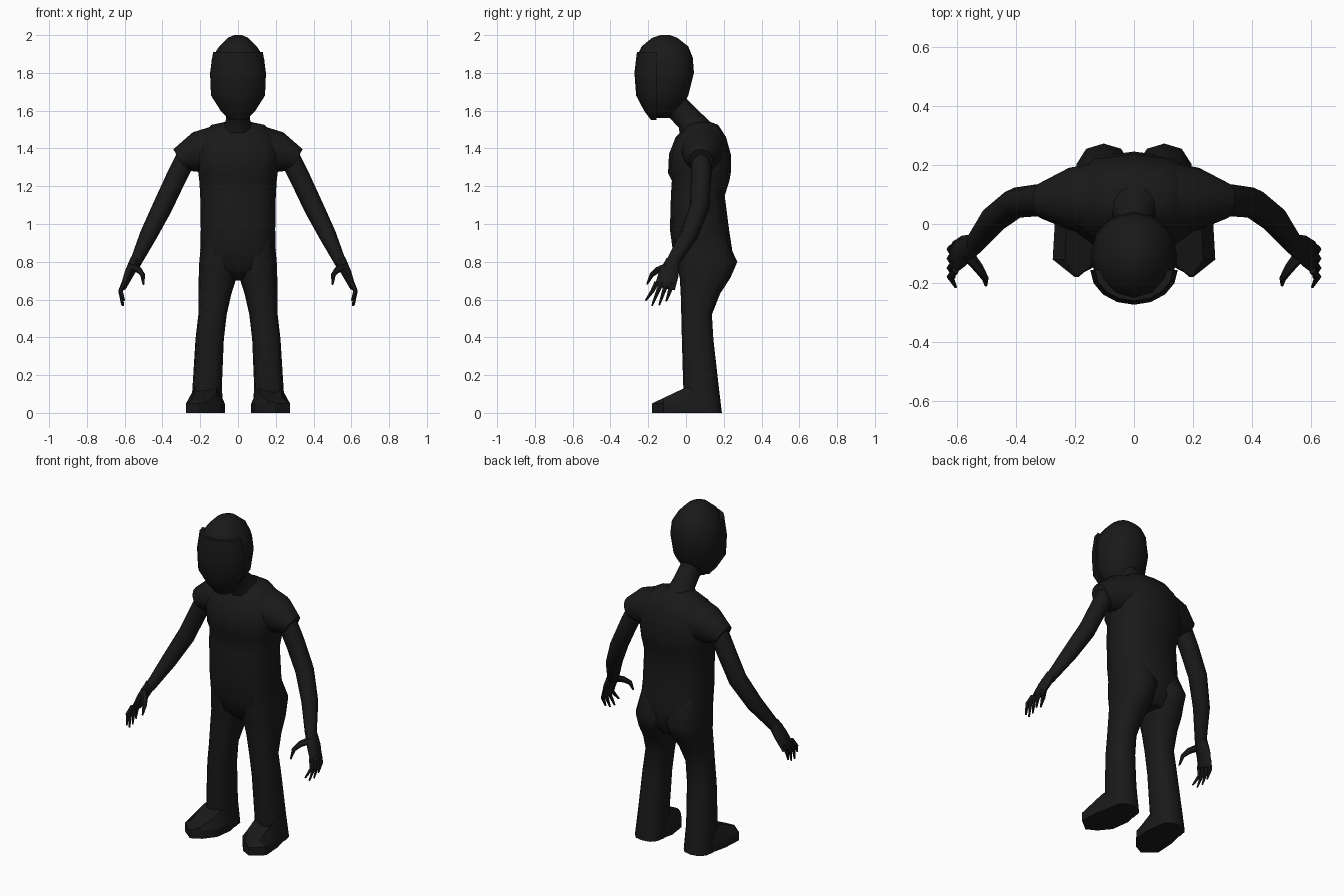
import bpy, bmesh
from math import cos, sin, pi
from mathutils import Vector as V

if "Cube" in bpy.data.objects:
    bpy.data.objects.remove(bpy.data.objects["Cube"])

black = bpy.data.materials.new("black")
black.diffuse_color = (0.01, 0.01, 0.01, 1)
black.use_nodes = True
black.node_tree.nodes["Principled BSDF"].inputs["Base Color"].default_value = black.diffuse_color


def loft(name, rings, mirror=False, angle=50):
    """Skin a list of equal-sized point rings and cap both ends."""
    bm = bmesh.new()
    vs = [[bm.verts.new(p) for p in r] for r in rings]
    n = len(vs[0])
    for a, b in zip(vs, vs[1:]):
        for i in range(n):
            j = (i + 1) % n
            bm.faces.new((a[i], a[j], b[j], b[i]))
    bm.faces.new(vs[0])
    bm.faces.new(vs[-1])
    bmesh.ops.recalc_face_normals(bm, faces=bm.faces)
    me = bpy.data.meshes.new(name)
    bm.to_mesh(me)
    bm.free()
    ob = bpy.data.objects.new(name, me)
    bpy.context.collection.objects.link(ob)
    me.materials.append(black)
    bpy.ops.object.select_all(action='DESELECT')
    bpy.context.view_layer.objects.active = ob
    ob.select_set(True)
    bpy.ops.object.shade_smooth_by_angle(angle=angle * pi / 180)
    if mirror:
        ob.modifiers.new("mirror", 'MIRROR')
    return ob


def ring(c, u, v, n=12, p=1.0):
    """Ellipse (p=1) or rounded box (p<1) around c."""
    out = []
    for i in range(n):
        a = 2 * pi * i / n
        s, k = sin(a), cos(a)
        s = abs(s) ** p * (1 if s >= 0 else -1)
        k = abs(k) ** p * (1 if k >= 0 else -1)
        out.append(V(c) + V(u) * k + V(v) * s)
    return out


def level(z, x0, x1, y0, y1, p=1.0, n=12):
    """Horizontal ring fitted to an x and y range."""
    return ring(((x0 + x1) / 2, (y0 + y1) / 2, z),
                ((x1 - x0) / 2, 0, 0), (0, (y1 - y0) / 2, 0), n, p)


def tube(name, path, radii, n=8):
    """Mirrored limb along a path; radii are (across, along y) pairs."""
    pts = [V(p) for p in path]
    rings = []
    for i, (c, (a, b)) in enumerate(zip(pts, radii)):
        t = (pts[min(i + 1, len(pts) - 1)] - pts[max(i - 1, 0)]).normalized()
        u = t.cross(V((0, 1, 0))).normalized()
        rings.append(ring(c, u * a, t.cross(u) * b, n))
    return loft(name, rings, True)


# Torso: z, half width, front, back
torso = [(.70, .07, .02, .20), (.76, .195, -.04, .24), (.86, .20, -.07, .245),
         (.97, .197, -.085, .228), (1.15, .20, -.08, .205), (1.23, .205, -.075, .23),
         (1.27, .21, -.095, .237), (1.37, .225, -.09, .237), (1.46, .20, -.055, .212),
         (1.525, .14, .01, .17), (1.54, .07, .04, .13)]
loft("torso", [level(z, -w, w, f, b, .75) for z, w, f, b in torso])

# Shoulders with short sleeves
loft("sleeve", [ring(c, (0, ry, 0), v) for c, ry, v in [
    ((.08, .085, 1.40), .13, (0, 0, .135)),
    ((.22, .085, 1.38), .105, (.02, 0, .105)),
    ((.312, .08, 1.34), .062, (.03, 0, .056))]], True)

# Arms
tube("arm", [(.26, .08, 1.38), (.33, .08, 1.24), (.40, .072, 1.09), (.475, .015, .94), (.545, -.075, .79)],
     [(.055, .055), (.054, .054), (.053, .052), (.046, .048), (.03, .035)])

# Hands, fingers and thumb
tube("palm", [(.54, -.07, .81), (.575, -.09, .74), (.607, -.112, .665)],
     [(.031, .035), (.026, .053), (.016, .055)])
fingers = [(-.155, (.603, -.213, .595)), (-.128, (.608, -.18, .567)),
           (-.10, (.613, -.142, .57)), (-.073, (.617, -.105, .59))]
for i, (y, tip) in enumerate(fingers):
    tube(f"finger_{i + 1}", [(.603, y, .69), (.622, y * .6 + tip[1] * .4, .645), tip],
         [(.013, .014), (.012, .012), (.005, .005)], 6)
tube("thumb", [(.565, -.10, .775), (.525, -.15, .757), (.504, -.182, .73), (.501, -.207, .68)],
     [(.022, .022), (.017, .017), (.013, .013), (.005, .005)], 6)

# Legs, including the seat: z, inner, outer, front, back
legs = [(.95, .02, .19, -.05, .20), (.80, .0, .205, -.05, .272), (.715, .008, .208, -.033, .235),
        (.63, .035, .208, -.028, .18), (.52, .06, .21, -.025, .137), (.39, .075, .225, -.022, .145),
        (.15, .085, .24, -.015, .172), (0, .08, .25, .0, .19)]
loft("leg", [level(z, i, o, f, b, .8) for z, i, o, f, b in legs], True)

# Shoes: sole outline, then a rising inset top
sole = [(.085, .1), (.07, .03), (.085, -.08), (.14, -.148), (.2, -.18), (.275, -.12), (.268, 0), (.245, .1)]
top = [(.17 + (x - .17) * .6, y, .05 + .09 * min(1, (y + .18) / .19)) for x, y in sole]
loft("shoe", [[(x, y, 0) for x, y in sole], [(x, y, .05) for x, y in sole], top], True, 25)

# Neck, leaning forward
loft("neck", [ring(c, (w, 0, 0), v) for c, w, v in [
    ((0, .06, 1.47), .11, (0, .09, .05)),
    ((0, .025, 1.545), .065, (0, .062, .035)),
    ((0, -.05, 1.62), .06, (0, .06, .035)),
    ((0, -.09, 1.68), .08, (0, .06, .03))]])

# Head: z, half width, front, back
head = [(1.56, .045, -.18, -.09), (1.60, .085, -.205, -.035), (1.68, .138, -.25, .012),
        (1.80, .147, -.262, .042), (1.88, .138, -.262, .036), (1.94, .10, -.235, .012),
        (1.985, .055, -.18, -.045), (2.0, .02, -.135, -.085)]
loft("head", [level(z, -w, w, f, b, .95) for z, w, f, b in head])

# Face plate: half ring in front of the head
face = [(1.55, .045, -.185), (1.60, .092, -.222), (1.68, .143, -.264), (1.80, .148, -.273), (1.91, .132, -.26)]
loft("face", [[(-w * cos(pi * i / 8), -.155 + (f + .155) * sin(pi * i / 8), z) for i in range(9)]
              for z, w, f in face], False, 40)
